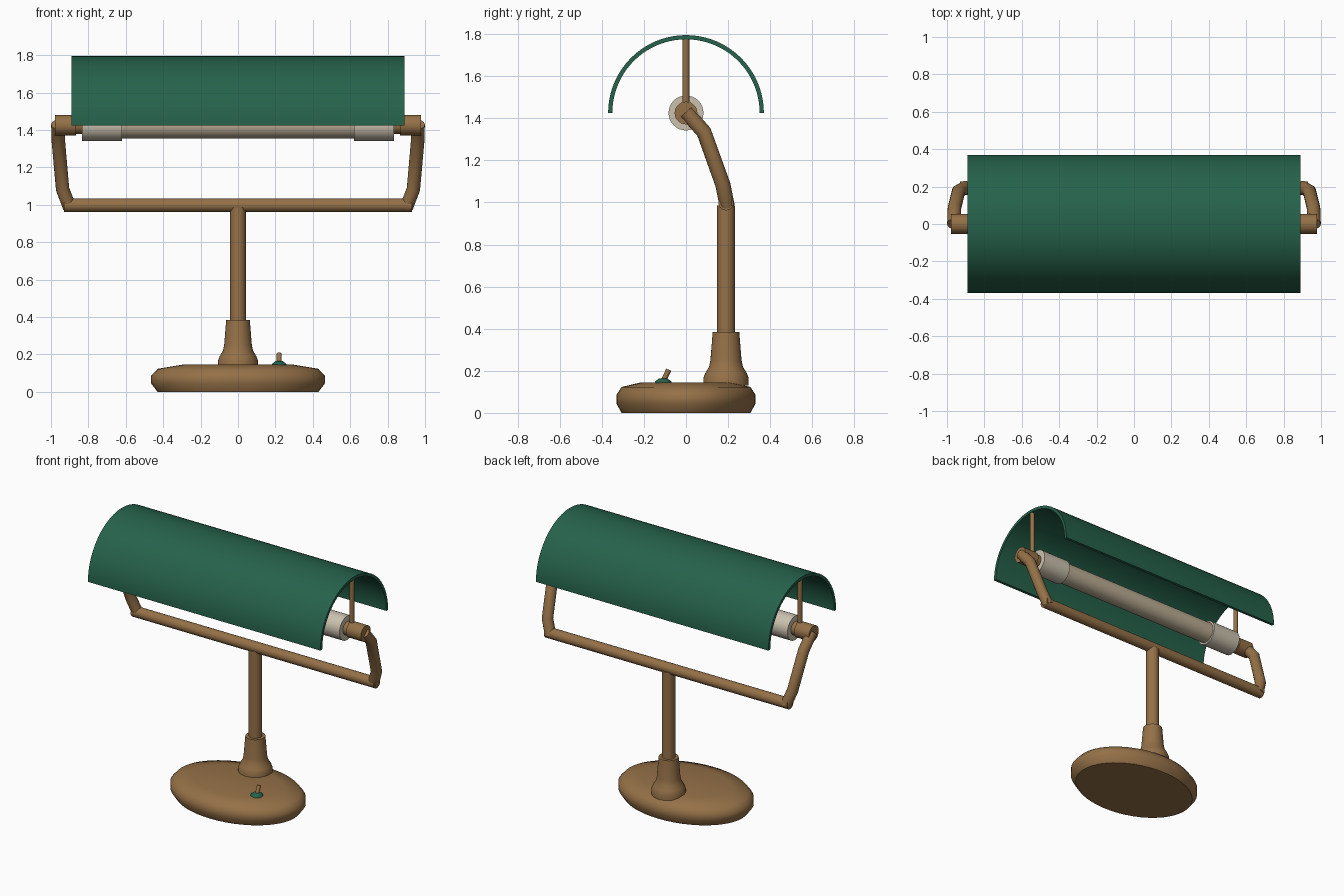
import bpy, math
from mathutils import Vector

if "Cube" in bpy.data.objects:
    bpy.data.objects.remove(bpy.data.objects["Cube"])


def material(name, rgb):
    m = bpy.data.materials.new(name)
    m.diffuse_color = (*rgb, 1)
    m.use_nodes = True
    m.node_tree.nodes["Principled BSDF"].inputs["Base Color"].default_value = m.diffuse_color
    return m


BRASS = material("aged brass", (0.30, 0.165, 0.064))
GREEN = material("green enamel", (0.019, 0.122, 0.070))
GLASS = material("warm tube glass", (0.50, 0.42, 0.30))
CAP = material("pale tube cap", (0.60, 0.54, 0.43))


def build(name, verts, faces, mat, angle=40):
    me = bpy.data.meshes.new(name)
    me.from_pydata(verts, [], faces)
    me.materials.append(mat)
    ob = bpy.data.objects.new(name, me)
    bpy.context.collection.objects.link(ob)
    bpy.ops.object.select_all(action='DESELECT')
    bpy.context.view_layer.objects.active = ob
    ob.select_set(True)
    bpy.ops.object.mode_set(mode='EDIT')
    bpy.ops.mesh.select_all(action='SELECT')
    bpy.ops.mesh.normals_make_consistent(inside=False)
    bpy.ops.object.mode_set(mode='OBJECT')
    bpy.ops.object.shade_smooth_by_angle(angle=math.radians(angle))
    return ob


def loft(name, rings, mat, angle=40):
    """Closed skin over a list of equally sized rings, capped at both ends."""
    n = len(rings[0])
    verts = [p for r in rings for p in r]
    faces = [(i * n + j, i * n + (j + 1) % n, (i + 1) * n + (j + 1) % n, (i + 1) * n + j)
             for i in range(len(rings) - 1) for j in range(n)]
    faces += [tuple(range(n)), tuple(range(len(verts) - n, len(verts)))]
    return build(name, verts, faces, mat, angle)


def turned(name, profile, center, mat, n=32, sy=1.0, angle=40):
    """Upright turned part from (radius, z) pairs."""
    rings = [[(center[0] + r * math.cos(2 * math.pi * j / n),
               center[1] + sy * r * math.sin(2 * math.pi * j / n), z) for j in range(n)]
             for r, z in profile]
    return loft(name, rings, mat, angle)


def tube(name, pts, radius, mat, n=20):
    """Round tube along a path, mitred at the bends."""
    pts = [Vector(p) for p in pts]
    rings = []
    for i, p in enumerate(pts):
        a = (p - pts[max(i - 1, 0)]).normalized()
        b = (pts[min(i + 1, len(pts) - 1)] - p).normalized()
        t = (a + b).normalized()
        ref = Vector((0, 1, 0)) if abs(t.y) < 0.9 else Vector((1, 0, 0))
        u = t.cross(ref).normalized()
        v = t.cross(u)
        rings.append([p + radius * (u * math.cos(2 * math.pi * j / n) + v * math.sin(2 * math.pi * j / n))
                      for j in range(n)])
    return loft(name, rings, mat)


# Oval base
turned("base", [(0.43, 0), (0.465, 0.045), (0.465, 0.085), (0.43, 0.123), (0.30, 0.145)],
       (0, 0), BRASS, n=48, sy=0.712, angle=48)

# Stem and its flared collar
STEM_Y = 0.19
turned("collar", [(0.108, 0.13), (0.108, 0.165), (0.098, 0.19), (0.08, 0.22), (0.074, 0.25),
                  (0.063, 0.385)], (0, STEM_Y), BRASS)
turned("stem", [(0.042, 0.36), (0.042, 0.985)], (0, STEM_Y), BRASS)

# Toggle switch
turned("switch_collar", [(0.042, 0.138), (0.038, 0.15), (0.02, 0.164)], (0.22, -0.108), GREEN, n=16)
tube("switch_lever", [(0.22, -0.108, 0.15), (0.22, -0.082, 0.205)], 0.013, BRASS, 12)

# Crossbar
tube("crossbar", [(-0.93, STEM_Y, 0.998), (0.93, STEM_Y, 0.998)], 0.036, BRASS)

# Fluorescent tube
AXIS_Z = 1.425
tube("light_tube", [(-0.63, 0, AXIS_Z), (0.63, 0, AXIS_Z)], 0.07, GLASS, 32)

# Mirrored side parts
for side, s in (("left", -1), ("right", 1)):
    tube(side + "_arm", [(s * 0.90, 0.195, 0.985), (s * 0.938, 0.175, 1.085), (s * 0.96, 0.085, 1.335),
                         (s * 0.963, 0.0, 1.43)], 0.036, BRASS)
    tube(side + "_socket", [(s * 0.865, 0, AXIS_Z), (s * 0.978, 0, AXIS_Z)], 0.054, BRASS, 28)
    tube(side + "_socket_neck", [(s * 0.82, 0, AXIS_Z), (s * 0.87, 0, AXIS_Z)], 0.045, BRASS, 28)
    tube(side + "_tube_cap", [(s * 0.62, 0, AXIS_Z), (s * 0.835, 0, AXIS_Z)], 0.083, CAP, 32)
    tube(side + "_shade_rod", [(s * 0.872, 0, 1.44), (s * 0.872, 0, 1.783)], 0.016, BRASS, 12)

# Half-round shade with an open underside
STEPS = 40
arc = [math.pi * k / STEPS for k in range(STEPS + 1)]
section = [(0.37 * math.cos(a), AXIS_Z + 0.37 * math.sin(a)) for a in arc]
section += [(0.35 * math.cos(a), AXIS_Z + 0.35 * math.sin(a)) for a in reversed(arc)]
m = len(section)
verts = [(x, y, z) for x in (-0.89, 0.89) for y, z in section]
faces = [(j, (j + 1) % m, m + (j + 1) % m, m + j) for j in range(m)]
for k in range(STEPS):
    q = (k, k + 1, m - 2 - k, m - 1 - k)
    faces += [q, tuple(i + m for i in q)]
build("shade", verts, faces, GREEN)
